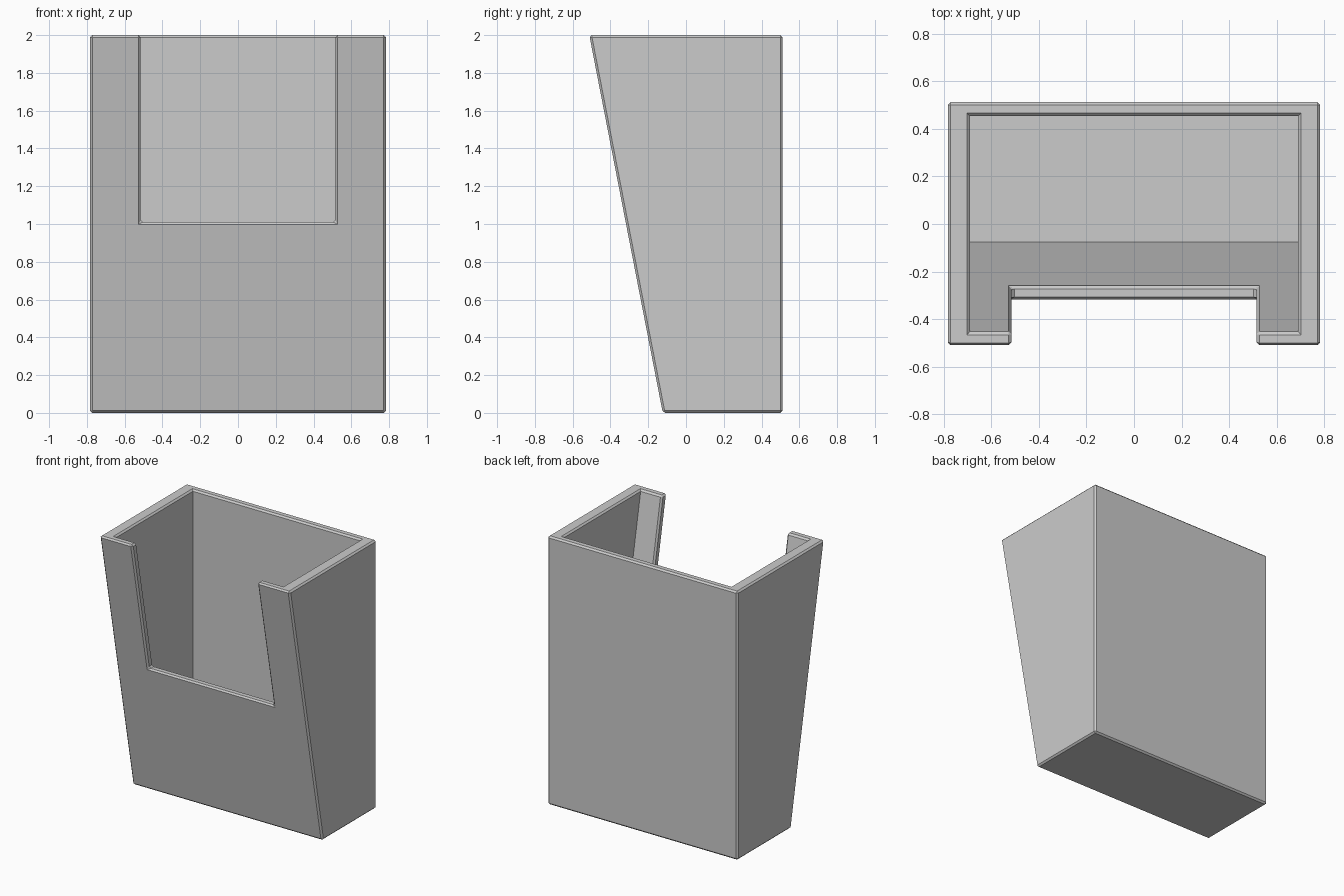
import bpy, bmesh

if "Cube" in bpy.data.objects:
    bpy.data.objects.remove(bpy.data.objects["Cube"])

HALF_W, HEIGHT, BACK = 0.783, 2.0, 0.512
FOOT_FRONT, TOP_FRONT = -0.123, -0.512
SLOPE = (TOP_FRONT - FOOT_FRONT) / HEIGHT
WALL_X, WALL_Y, FLOOR = 0.093, 0.058, 0.06
NOTCH_HALF, NOTCH_Z = 0.515, 1.01
BEVEL = 0.012


def front_y(z, inset=0.0):
    return FOOT_FRONT + SLOPE * z + inset


def prism(name, profile, half_w):
    """Extrude a (y, z) profile symmetrically along x."""
    bm = bmesh.new()
    face = bm.faces.new([bm.verts.new((-half_w, y, z)) for y, z in profile])
    ext = bmesh.ops.extrude_face_region(bm, geom=[face])
    verts = [v for v in ext["geom"] if isinstance(v, bmesh.types.BMVert)]
    bmesh.ops.translate(bm, verts=verts, vec=(2 * half_w, 0, 0))
    bmesh.ops.recalc_face_normals(bm, faces=bm.faces)
    mesh = bpy.data.meshes.new(name)
    bm.to_mesh(mesh)
    bm.free()
    obj = bpy.data.objects.new(name, mesh)
    bpy.context.collection.objects.link(obj)
    return obj


def wedge(name, z0, z1, back, inset, half_w):
    return prism(name, [(back, z0), (back, z1), (front_y(z1, inset), z1),
                        (front_y(z0, inset), z0)], half_w)


# Tapered body, its cavity and the front notch
body = wedge("holder_body", 0, HEIGHT, BACK, 0, HALF_W)
cavity = wedge("cavity_cutter", FLOOR, HEIGHT + 0.2, BACK - WALL_Y, WALL_Y, HALF_W - WALL_X)
notch = prism("notch_cutter", [(0.0, NOTCH_Z), (0.0, 2.3), (-0.8, 2.3), (-0.8, NOTCH_Z)], NOTCH_HALF)
for cutter in (cavity, notch):
    cutter.hide_render = True
    mod = body.modifiers.new(cutter.name, "BOOLEAN")
    mod.operation, mod.solver, mod.object = "DIFFERENCE", "EXACT", cutter

deps = bpy.context.evaluated_depsgraph_get()
cut_mesh = bpy.data.meshes.new_from_object(body.evaluated_get(deps))
body.modifiers.clear()
for cutter in (cavity, notch):
    bpy.data.objects.remove(cutter)

# Small chamfer on outer edges, rim and notch; cavity corners stay sharp
bm = bmesh.new()
bm.from_mesh(cut_mesh)
bmesh.ops.remove_doubles(bm, verts=bm.verts, dist=1e-4)
bmesh.ops.dissolve_limit(bm, angle_limit=0.01, verts=bm.verts, edges=bm.edges)
edges = [e for e in bm.edges if e.is_manifold and (e.is_convex or e.calc_length() < 0.1)]
bmesh.ops.bevel(bm, geom=edges, offset=BEVEL, offset_type="OFFSET", segments=1,
                profile=0.5, affect="EDGES", clamp_overlap=True)
bm.to_mesh(body.data)
bm.free()
